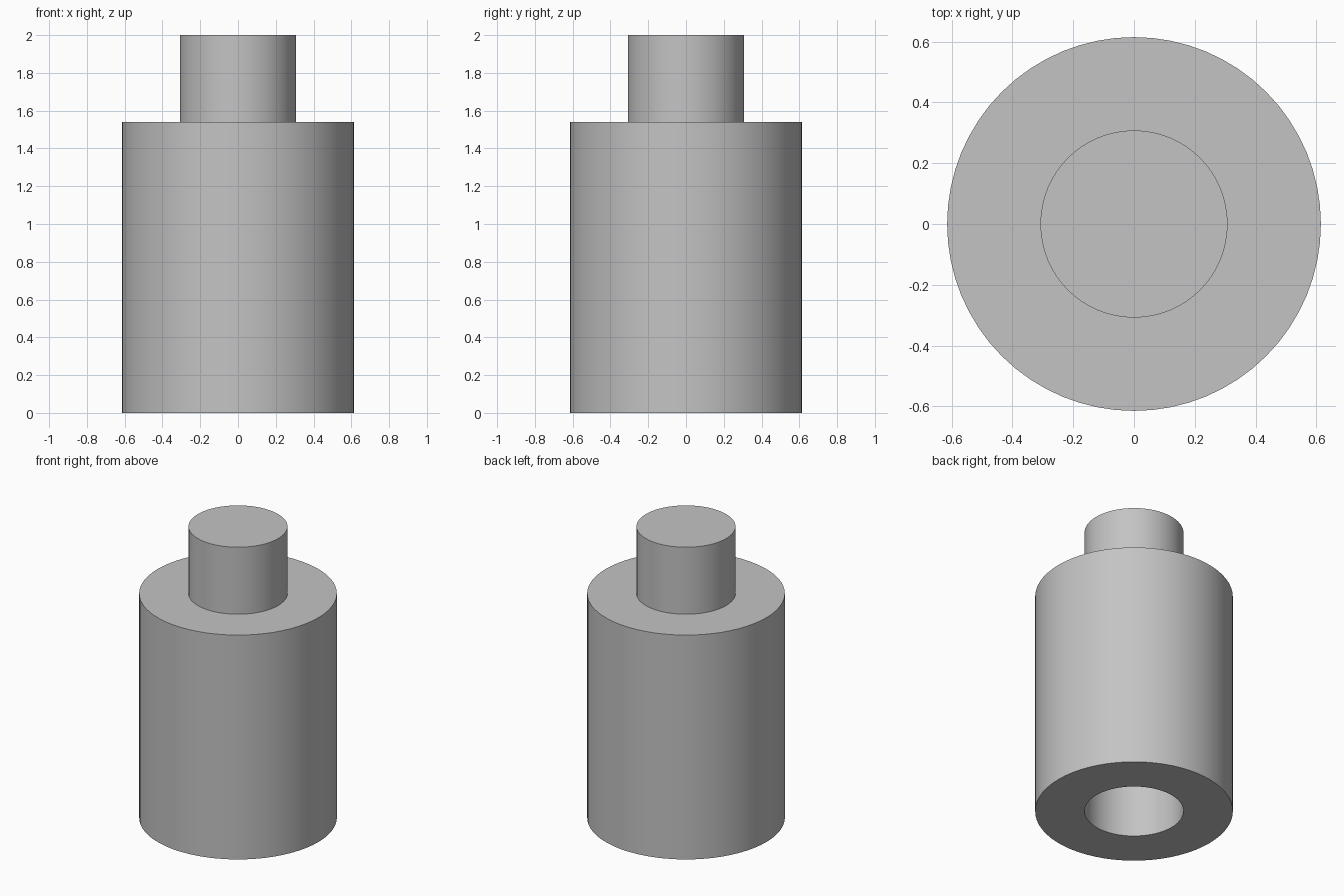
import bpy, bmesh, math

cube = bpy.data.objects.get("Cube")
if cube:
    bpy.data.objects.remove(cube, do_unlink=True)

# Main sizes
BODY_R, PEG_R = 0.615, 0.308
BODY_TOP, PEG_TOP = 1.54, 2.0
SOCKET_DEPTH = PEG_TOP - BODY_TOP   # the socket takes a matching peg
SIDES = 64

grey = bpy.data.materials.new("plain grey")
grey.use_nodes = True
colour = (0.55, 0.55, 0.55, 1)
grey.diffuse_color = colour
grey.node_tree.nodes["Principled BSDF"].inputs["Base Color"].default_value = colour


def lathe(name, profile, material):
    """Spin a (radius, height) profile around the z axis."""
    bm = bmesh.new()
    verts = [bm.verts.new((r, 0, z)) for r, z in profile]
    edges = [bm.edges.new(pair) for pair in zip(verts, verts[1:])]
    bmesh.ops.spin(bm, geom=verts + edges, cent=(0, 0, 0), axis=(0, 0, 1),
                   angle=math.tau, steps=SIDES, use_merge=True)
    bmesh.ops.remove_doubles(bm, verts=bm.verts, dist=0.0001)
    bmesh.ops.recalc_face_normals(bm, faces=bm.faces)
    mesh = bpy.data.meshes.new(name)
    bm.to_mesh(mesh)
    bm.free()
    mesh.materials.append(material)
    obj = bpy.data.objects.new(name, mesh)
    bpy.context.collection.objects.link(obj)
    bpy.context.view_layer.objects.active = obj
    obj.select_set(True)
    bpy.ops.object.shade_smooth_by_angle(angle=math.radians(30))
    obj.select_set(False)
    return obj


# Body with a blind socket below and a peg on top, as one closed solid
lathe("pegged_cylinder", [
    (0, SOCKET_DEPTH), (PEG_R, SOCKET_DEPTH), (PEG_R, 0),
    (BODY_R, 0), (BODY_R, BODY_TOP),
    (PEG_R, BODY_TOP), (PEG_R, PEG_TOP), (0, PEG_TOP),
], grey)
